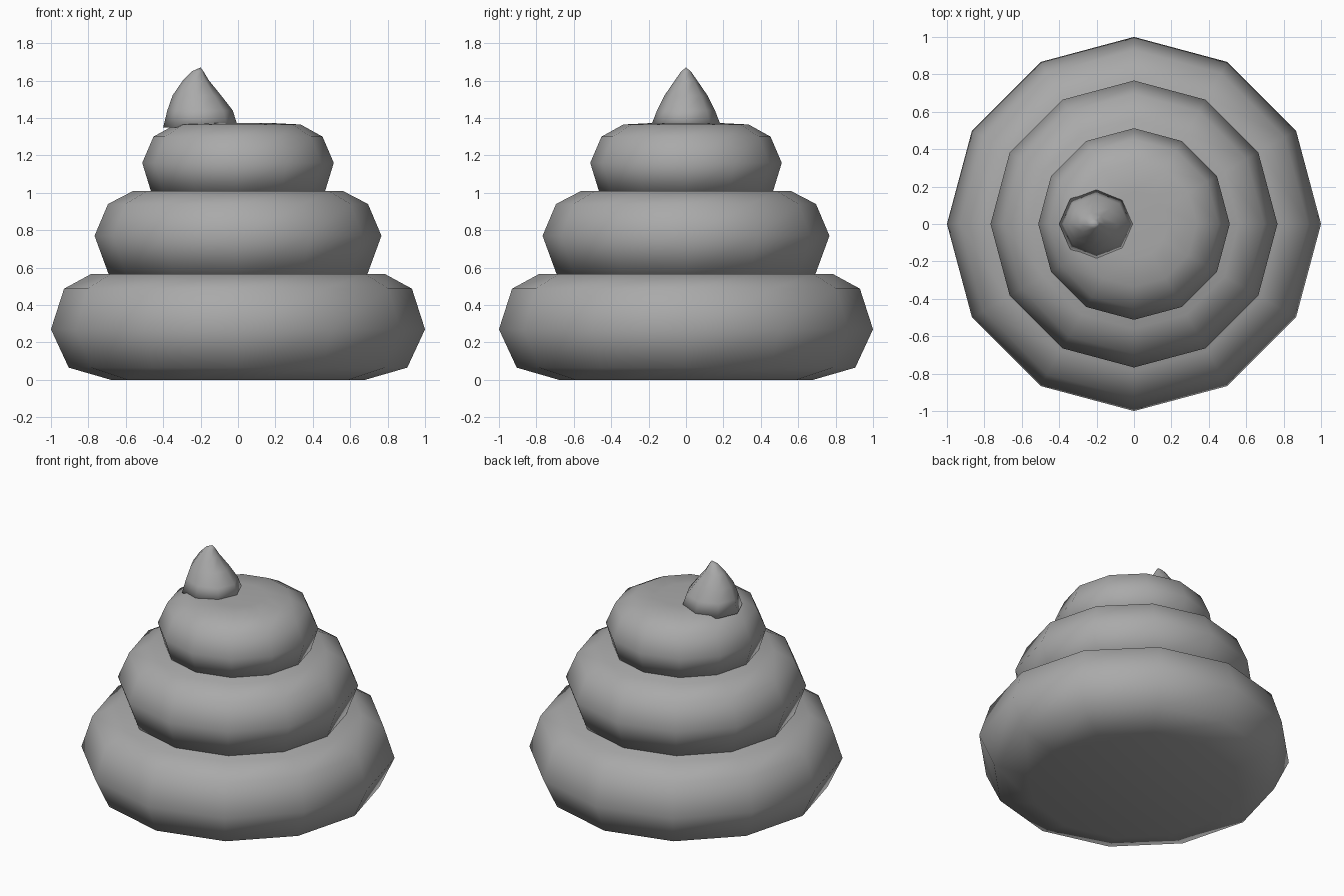
import bpy, bmesh
from math import cos, sin, pi

cube = bpy.data.objects.get("Cube")
if cube:
    bpy.data.objects.remove(cube, do_unlink=True)

grey = bpy.data.materials.new("plain grey")
grey.use_nodes = True
colour = (0.4, 0.4, 0.4, 1)
grey.diffuse_color = colour
grey.node_tree.nodes["Principled BSDF"].inputs["Base Color"].default_value = colour


def stack_rings(name, rings, sides, apex=None):
    """Skin rings given as (centre x, radius x, radius y, z), closed by a base and a top."""
    bm = bmesh.new()
    loops = []
    for cx, rx, ry, z in rings:
        angles = [2 * pi * i / sides for i in range(sides)]
        loops.append([bm.verts.new((cx + rx * cos(a), ry * sin(a), z)) for a in angles])
    for low, high in zip(loops, loops[1:]):
        for i in range(sides):
            j = (i + 1) % sides
            bm.faces.new((low[i], low[j], high[j], high[i]))
    bm.faces.new(loops[0][::-1])
    if apex:
        tip = bm.verts.new(apex)
        for i in range(sides):
            bm.faces.new((loops[-1][i], loops[-1][(i + 1) % sides], tip))
    else:
        bm.faces.new(loops[-1])
    for face in bm.faces:
        face.smooth = True
    mesh = bpy.data.meshes.new(name)
    bm.to_mesh(mesh)
    bm.free()
    mesh.materials.append(grey)
    obj = bpy.data.objects.new(name, mesh)
    bpy.context.collection.objects.link(obj)
    return obj


# Three rounded tiers, each a twelve-sided turned profile of (radius, height)
tiers = {
    "bottom_tier": [(0.68, 0), (0.905, 0.065), (1, 0.27), (0.93, 0.487), (0.785, 0.566)],
    "middle_tier": [(0.69, 0.56), (0.767, 0.77), (0.695, 0.94), (0.56, 1.01)],
    "top_tier": [(0.463, 1), (0.512, 1.16), (0.452, 1.3), (0.335, 1.365), (0.18, 1.373)],
}
for name, profile in tiers.items():
    stack_rings(name, [(0, r, r, z) for r, z in profile], 12)

# Bent, pointed tip standing off-centre on the top tier
stack_rings("tip", [
    (-0.2, 0.2, 0.19, 1.35),
    (-0.203, 0.175, 0.155, 1.44),
    (-0.22, 0.13, 0.115, 1.52),
    (-0.225, 0.07, 0.06, 1.6),
    (-0.215, 0.03, 0.025, 1.65),
], 8, apex=(-0.2, 0, 1.67))
